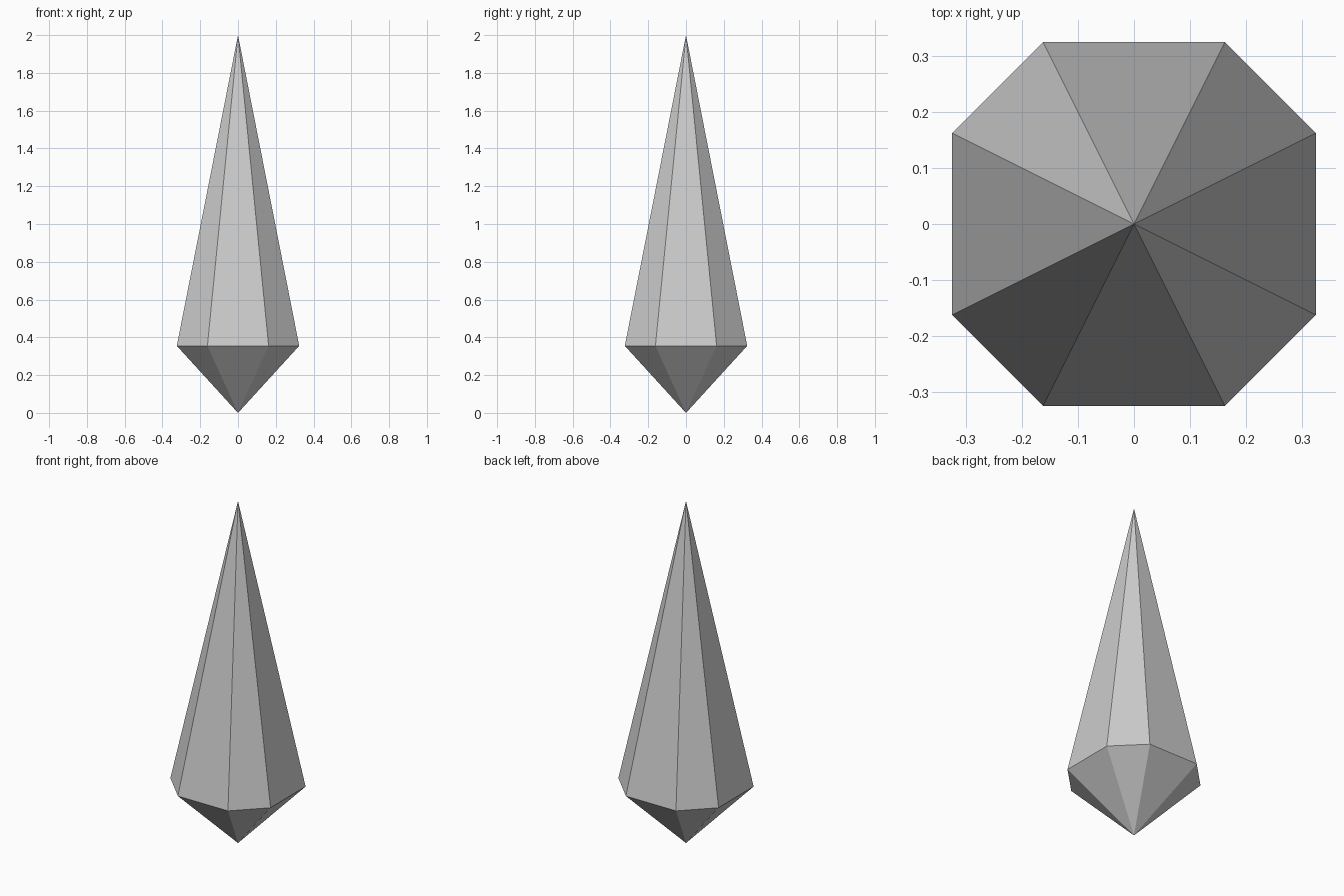
import bpy
import bmesh

if "Cube" in bpy.data.objects:
    bpy.data.objects.remove(bpy.data.objects["Cube"])

HALF, CORNER = 0.324, 0.162      # half width and half length of the four main sides
RING_Z, TOP_Z = 0.355, 2.0

bm = bmesh.new()

# Eight-sided girdle: one pair of corners rotated by quarter turns
outline = []
x1, y1, x2, y2 = HALF, -CORNER, HALF, CORNER
for _ in range(4):
    outline += [(x1, y1), (x2, y2)]
    x1, y1, x2, y2 = -y1, x1, -y2, x2
ring = [bm.verts.new((x, y, RING_Z)) for x, y in outline]

# Long upper spire and short lower point
top = bm.verts.new((0, 0, TOP_Z))
bottom = bm.verts.new((0, 0, 0))
for i, a in enumerate(ring):
    b = ring[(i + 1) % len(ring)]
    bm.faces.new((a, b, top))
    bm.faces.new((b, a, bottom))

bmesh.ops.recalc_face_normals(bm, faces=bm.faces[:])
mesh = bpy.data.meshes.new("crystal")
bm.to_mesh(mesh)
bm.free()
bpy.context.collection.objects.link(bpy.data.objects.new("crystal", mesh))
